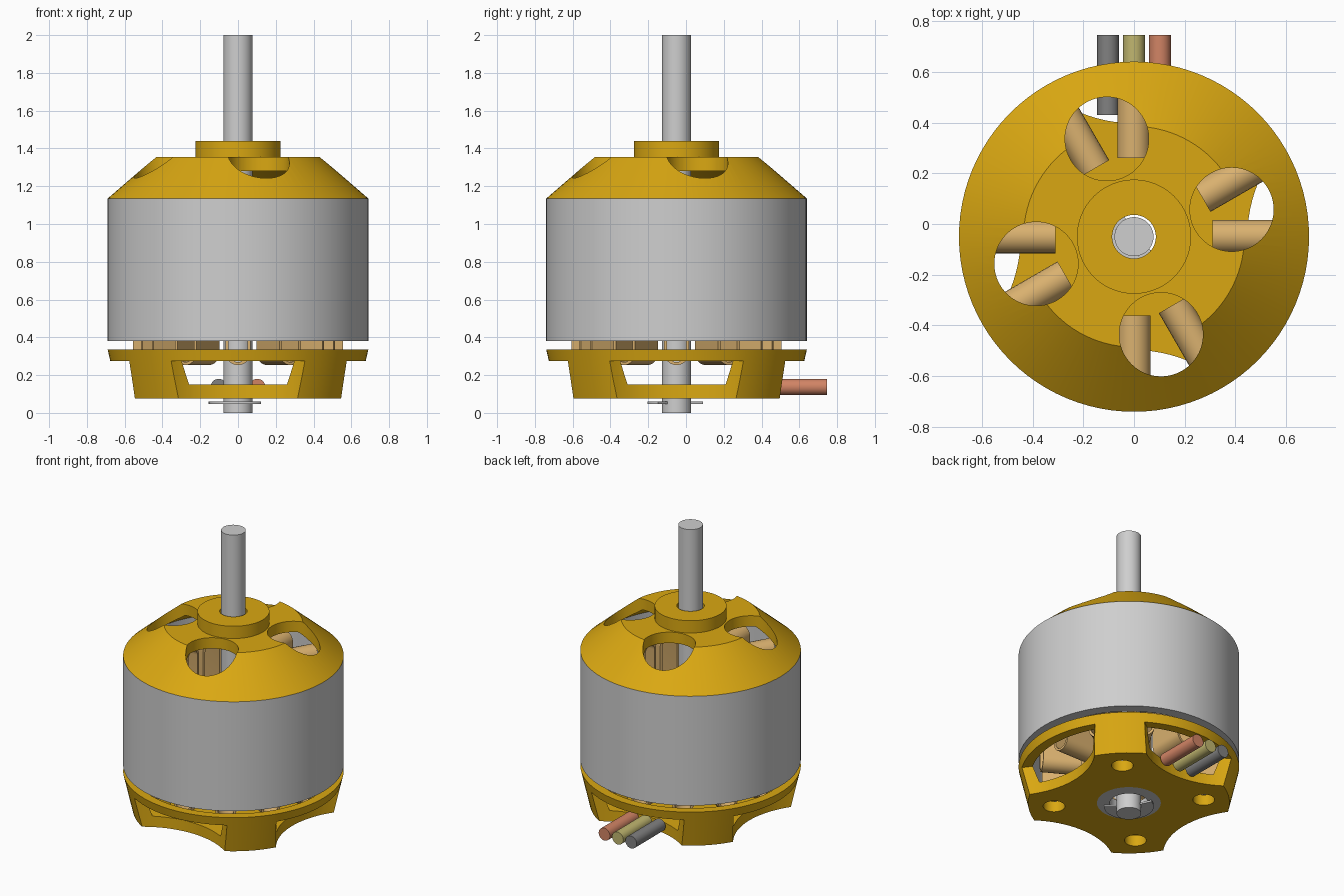
import bpy, bmesh, math
from mathutils import Matrix

if "Cube" in bpy.data.objects:
    bpy.data.objects.remove(bpy.data.objects["Cube"])

AXIS_Y = -0.05  # motor axis, offset so the leads fit behind it


def material(name, r, g, b):
    m = bpy.data.materials.new(name)
    m.use_nodes = True
    m.diffuse_color = (r, g, b, 1)
    m.node_tree.nodes["Principled BSDF"].inputs["Base Color"].default_value = (r, g, b, 1)
    return m


gold = material("gold", 0.70, 0.39, 0.006)
steel = material("light steel", 0.62, 0.62, 0.62)
copper = material("copper winding", 0.70, 0.44, 0.16)
lead_grey = material("grey insulation", 0.22, 0.22, 0.22)
lead_yellow = material("yellow insulation", 0.53, 0.47, 0.16)
lead_red = material("red insulation", 0.64, 0.23, 0.13)


def make(name, bm, mat=None, loc=(0, AXIS_Y, 0)):
    bmesh.ops.recalc_face_normals(bm, faces=bm.faces)
    mesh = bpy.data.meshes.new(name)
    bm.to_mesh(mesh)
    bm.free()
    ob = bpy.data.objects.new(name, mesh)
    ob.location = loc
    bpy.context.collection.objects.link(ob)
    if mat:
        mesh.materials.append(mat)
    return ob


def activate(ob):
    bpy.ops.object.select_all(action="DESELECT")
    ob.select_set(True)
    bpy.context.view_layer.objects.active = ob


def smooth(ob):
    activate(ob)
    bpy.ops.object.shade_smooth_by_angle(angle=math.radians(30))


def lathe(name, profile, mat, start=0, end=360, steps=96):
    """Spin a closed (radius, z) outline around the motor axis."""
    bm = bmesh.new()
    full = end - start == 360
    rings = []
    for i in range(steps if full else steps + 1):
        a = math.radians(start + (end - start) * i / steps)
        rings.append([bm.verts.new((r * math.cos(a), r * math.sin(a), z)) for r, z in profile])
    n = len(profile)
    for i in range(steps):
        p, q = rings[i], rings[(i + 1) % len(rings)]
        for j in range(n):
            k = (j + 1) % n
            bm.faces.new((p[j], q[j], q[k], p[k]))
    if not full:
        bm.faces.new(rings[0])
        bm.faces.new(rings[-1])
    return make(name, bm, mat)


def tube(name, inner, outer, bottom, top, mat, **arc):
    return lathe(name, [(inner, bottom), (outer, bottom), (outer, top), (inner, top)], mat, **arc)


def rod(name, radius, length, mat, loc, turn=Matrix(), sides=64):
    bm = bmesh.new()
    bmesh.ops.create_cone(bm, cap_ends=True, segments=sides, radius1=radius,
                          radius2=radius, depth=length, matrix=turn)
    return make(name, bm, mat, loc)


def drill(ob, radius, distance, first_angle, bottom, top):
    """Cut four vertical round holes spaced evenly about the axis."""
    for i in range(4):
        a = math.radians(first_angle + 90 * i)
        loc = (distance * math.cos(a), AXIS_Y + distance * math.sin(a), (bottom + top) / 2)
        cutter = rod("cutter", radius, top - bottom, None, loc, sides=96)
        cutter.hide_render = True
        mod = ob.modifiers.new("cut", "BOOLEAN")
        mod.operation = "DIFFERENCE"
        mod.solver = "EXACT"
        mod.object = cutter
        activate(ob)
        bpy.ops.object.modifier_apply(modifier=mod.name)
        bpy.data.objects.remove(cutter)


# Rotating bell: steel can and vented conical cap with a boss
smooth(tube("rotor_can", 0.62, 0.69, 0.38, 1.135, steel))
cap = lathe("rotor_cap", [(0.086, 1.44), (0.225, 1.44), (0.225, 1.355), (0.435, 1.355),
                          (0.69, 1.135), (0.62, 1.135), (0.41, 1.28), (0.086, 1.28)], gold)
drill(cap, 0.165, 0.4, 15.5, 1.0, 1.6)
smooth(cap)

# Shaft
smooth(rod("shaft", 0.077, 2, steel, (0, AXIS_Y, 1)))

# Mounting base: hollow cup, scooped into four arms below the rim
base = lathe("mounting_base", [(0.2, 0.075), (0.63, 0.075), (0.69, 0.335),
                               (0.631, 0.335), (0.574, 0.15), (0.2, 0.15)], gold)
drill(base, 0.553, 1.0, 0, 0, 0.275)
drill(base, 0.068, 0.47, 45, 0, 0.2)
smooth(base)

# Bearing and open retaining clip under the base
smooth(tube("bearing", 0.12, 0.2, 0.075, 0.15, steel))
smooth(tube("retaining_clip", 0.077, 0.155, 0.048, 0.06, steel, start=115, end=321, steps=48))


# Stator windings: hollow upright loops extruded radially
def stadium(bm, x, half, low, high, arc=12):
    verts = []
    for centre, first in ((high - half, 0), (low + half, math.pi)):
        for i in range(arc + 1):
            a = first + math.pi * i / arc
            verts.append(bm.verts.new((x, half * math.cos(a), centre + half * math.sin(a))))
    return verts


WALL = 0.016
bm = bmesh.new()
loops = [stadium(bm, x, 0.066 - w, 0.253 + w, 1.1 - w)
         for x, w in ((0.31, 0), (0.555, 0), (0.555, WALL), (0.31, WALL))]
for p, q in zip(loops, loops[1:] + loops[:1]):
    for j in range(len(p)):
        k = (j + 1) % len(p)
        bm.faces.new((p[j], q[j], q[k], p[k]))
first = make("winding", bm, copper)
smooth(first)
for i in range(1, 12):
    copy = bpy.data.objects.new("winding", first.data)
    copy.location = first.location
    copy.rotation_euler.z = math.radians(30 * i)
    bpy.context.collection.objects.link(copy)

# Three leads out of the back
along_y = Matrix.Rotation(math.pi / 2, 4, "X")
for name, x, mat in (("grey_lead", -0.102, lead_grey), ("yellow_lead", 0, lead_yellow),
                     ("red_lead", 0.102, lead_red)):
    smooth(rod(name, 0.043, 0.315, mat, (x, 0.588, 0.137), along_y, 32))
